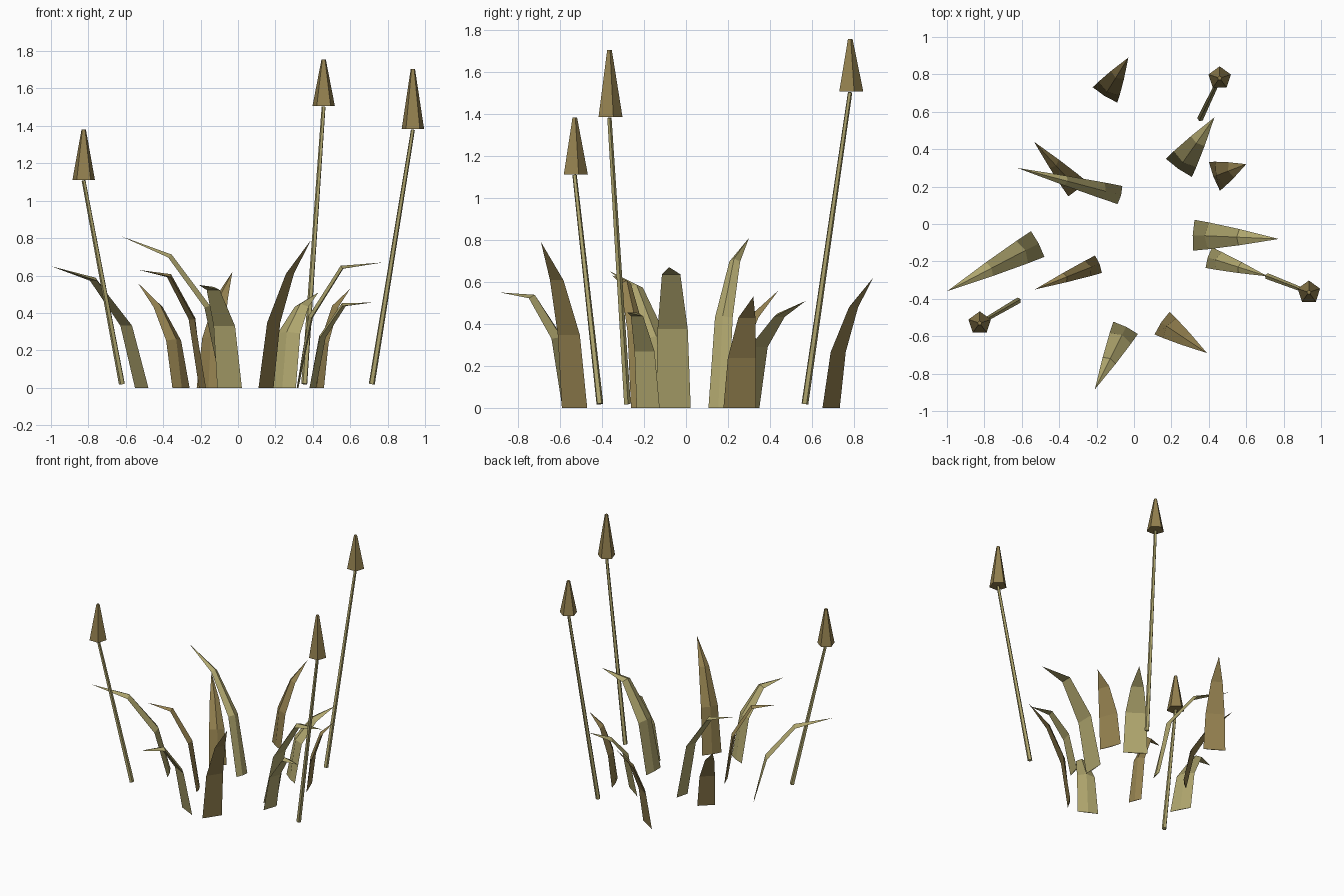
import bpy
import bmesh
from math import pi
from mathutils import Vector

cube = bpy.data.objects.get("Cube")
if cube:
    bpy.data.objects.remove(cube, do_unlink=True)


def make_material(name, colour):
    material = bpy.data.materials.new(name)
    material.use_nodes = True
    material.diffuse_color = (*colour, 1)
    shader = material.node_tree.nodes["Principled BSDF"]
    shader.inputs["Base Color"].default_value = (*colour, 1)
    shader.inputs["Roughness"].default_value = 0.9
    return material


green = make_material("dry_green", (0.43, 0.38, 0.155))
brown = make_material("dry_brown", (0.29, 0.215, 0.077))


def add_object(name, bm, material):
    bmesh.ops.recalc_face_normals(bm, faces=bm.faces)
    mesh = bpy.data.meshes.new(name)
    bm.to_mesh(mesh)
    bm.free()
    mesh.materials.append(material)
    obj = bpy.data.objects.new(name, mesh)
    bpy.context.collection.objects.link(obj)
    return obj


def add_blade(name, base, tip, width, bends, material):
    """Curved leaf with a flat outer face and a ridge along its inner face."""
    base, tip = Vector((*base, 0)), Vector(tip)
    height = tip.z
    reach = Vector((tip.x - base.x, tip.y - base.y, 0))
    outward = reach.normalized()
    across = Vector((-outward.y, outward.x, 0))

    # Centre line: upright foot, arched middle, drooping end
    path = [base,
            base + reach * 0.17 + Vector((0, 0, height * bends[0])),
            base + reach * 0.53 + Vector((0, 0, height * bends[1])),
            tip]
    bm = bmesh.new()
    rings = []
    for i, (taper, ridge) in enumerate(((1, 0.006), (0.87, 0.022), (0.53, 0.02))):
        tangent = (path[i + 1] - path[max(i - 1, 0)]).normalized()
        inward = Vector((0, 0, 1)) * tangent.dot(outward) - outward * tangent.z
        if i == 0:
            inward = -outward
        half = across * width * taper / 2
        points = (path[i] - half, path[i] + inward * ridge, path[i] + half)
        rings.append([bm.verts.new(p) for p in points])

    # Foot cap, sides and pointed end
    bm.faces.new(rings[0])
    for low, high in zip(rings, rings[1:]):
        for k in range(3):
            n = (k + 1) % 3
            bm.faces.new((low[k], low[n], high[n], high[k]))
    point = bm.verts.new(tip)
    for k in range(3):
        bm.faces.new((rings[-1][k], rings[-1][(k + 1) % 3], point))
    add_object(name, bm, material)


def add_reed(name, foot, top, head_height):
    """Leaning five-sided stem topped by an upright tapered seed head."""
    foot, top = Vector(foot), Vector(top)
    lean = top - foot
    bm = bmesh.new()
    bmesh.ops.create_cone(bm, cap_ends=True, segments=5, radius1=0.017,
                          radius2=0.011, depth=lean.length)
    stem = add_object(name + "_stem", bm, green)
    stem.rotation_euler = lean.to_track_quat("Z", "Y").to_euler()
    stem.location = (foot + top) / 2

    bm = bmesh.new()
    bmesh.ops.create_cone(bm, cap_ends=True, segments=5, radius1=0.063,
                          radius2=0.012, depth=head_height)
    head = add_object(name + "_seed_head", bm, brown)
    head.location = top + Vector((0, 0, head_height / 2 + 0.004))
    head.rotation_euler.z = 2 * pi


# Leaves, going round the clump from the back
add_blade("back_leaf", (-.155, .69), (-.03, .89, .62), .155, (.43, .77), brown)
add_blade("back_left_leaf", (.24, .3), (.43, .57, .51), .17, (.57, .85), green)
add_blade("left_short_leaf", (.43, .255), (.6, .32, .53), .165, (.45, .81), brown)
add_blade("left_long_leaf", (.32, -.06), (.775, -.08, .67), .165, (.56, .95), green)
add_blade("left_low_leaf", (.4, -.18), (.715, -.28, .455), .115, (.59, .96), green)
add_blade("front_left_leaf", (.15, -.53), (.39, -.69, .79), .145, (.44, .77), brown)
add_blade("front_leaf", (-.045, -.555), (-.21, -.885, .55), .147, (.6, .95), green)
add_blade("front_right_leaf", (-.19, -.215), (-.53, -.35, .63), .1, (.58, .94), brown)
add_blade("right_leaf", (-.515, -.107), (-1, -.36, .65), .155, (.51, .88), green)
add_blade("back_right_long_leaf", (-.075, .155), (-.625, .3, .81), .1, (.53, .86), green)
add_blade("back_right_leaf", (-.305, .19), (-.535, .44, .56), .125, (.45, .77), brown)

# Reeds
add_reed("left_reed", (.715, -.28, .02), (.935, -.365, 1.38), .32)
add_reed("back_reed", (.355, .565, .02), (.458, .78, 1.502), .25)
add_reed("right_reed", (-.62, -.41, .02), (-.825, -.53, 1.108), .27)
